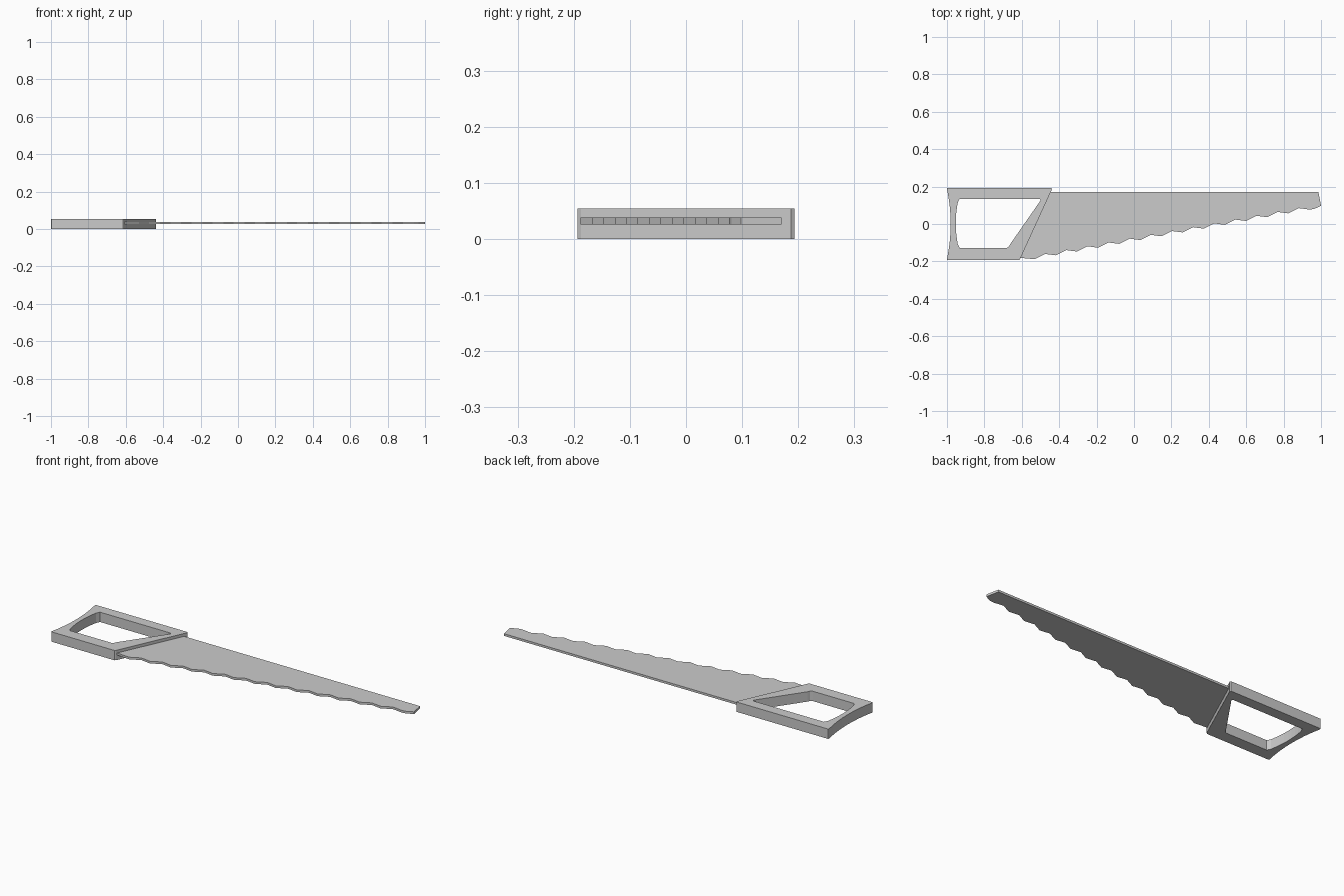
import bpy, bmesh
from mathutils import Vector

if "Cube" in bpy.data.objects:
    bpy.data.objects.remove(bpy.data.objects["Cube"])


def plate(name, loops, z0, z1):
    """Flat plate from one outline plus optional hole outlines."""
    bm = bmesh.new()
    edges = []
    for loop in loops:
        vs = [bm.verts.new((x, y, z0)) for x, y in loop]
        edges += [bm.edges.new((vs[i - 1], vs[i])) for i in range(len(vs))]
    bmesh.ops.triangle_fill(bm, edges=edges, use_beauty=True, use_dissolve=False,
                            normal=Vector((0, 0, 1)))
    ext = bmesh.ops.extrude_face_region(bm, geom=bm.faces[:], use_keep_orig=True)
    top = [g for g in ext["geom"] if isinstance(g, bmesh.types.BMVert)]
    bmesh.ops.translate(bm, verts=top, vec=(0, 0, z1 - z0))
    bmesh.ops.recalc_face_normals(bm, faces=bm.faces[:])
    mesh = bpy.data.meshes.new(name)
    bm.to_mesh(mesh)
    bm.free()
    obj = bpy.data.objects.new(name, mesh)
    bpy.context.collection.objects.link(obj)
    return obj


def bow(x_end, x_mid, y0, y1, n=8):
    """Shallow parabolic arc between two heights."""
    pts = []
    for i in range(n + 1):
        t = i / n
        k = 1 - (2 * t - 1) ** 2
        pts.append((x_end + (x_mid - x_end) * k, y0 + (y1 - y0) * t))
    return pts


# Handle: waisted grip on the left, slanted bar on the right, open centre
outer = [(-0.998, 0.193), (-0.442, 0.193), (-0.438, 0.187),
         (-0.609, -0.187), (-0.615, -0.193), (-0.998, -0.193)]
outer += bow(-1.0, -0.98, -0.187, 0.187)
hole = [(-0.932, 0.135), (-0.505, 0.135), (-0.498, 0.128),
        (-0.662, -0.108), (-0.668, -0.120), (-0.68, -0.128), (-0.932, -0.128)]
hole += bow(-0.942, -0.953, -0.108, 0.115)
plate("handle", [outer, hole], 0.0, 0.054)

# Blade: straight back, slanted nose, toothed lower edge
blade = [(-0.46, 0.17), (-0.62, -0.18)]
for i in range(13):
    x, y = -0.53 + 0.113 * i, -0.188 + 0.0204 * i
    blade += [(x, y), (x + 0.055, y + 0.028)]
blade += [(0.94, 0.077), (0.965, 0.081), (1.0, 0.098), (0.986, 0.17)]
plate("blade", [blade], 0.026, 0.038)
